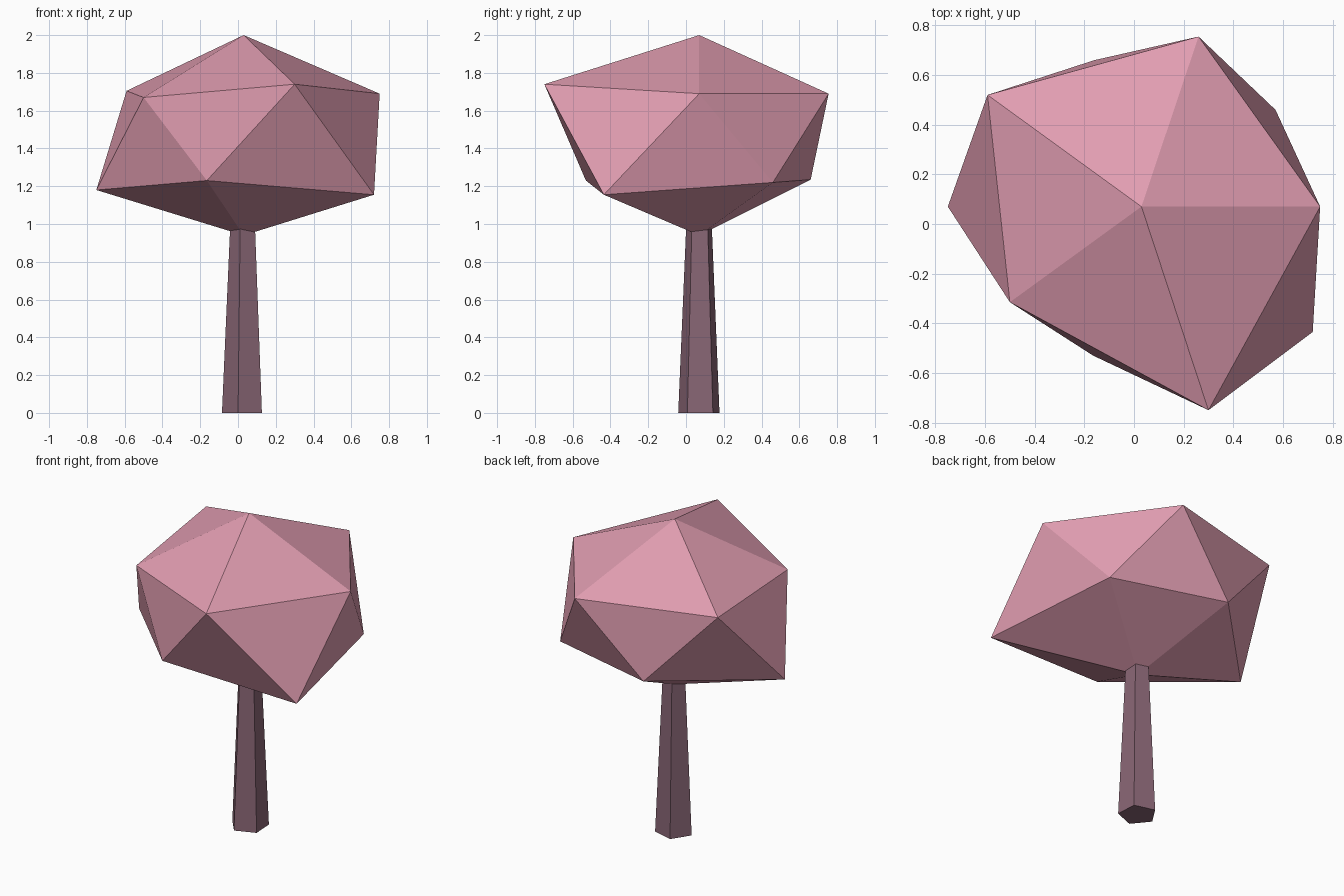
import bpy
import bmesh
import math

if "Cube" in bpy.data.objects:
    bpy.data.objects.remove(bpy.data.objects["Cube"])


def material(name, rgb):
    m = bpy.data.materials.new(name)
    m.diffuse_color = (*rgb, 1.0)
    m.use_nodes = True
    m.node_tree.nodes["Principled BSDF"].inputs["Base Color"].default_value = m.diffuse_color
    return m


def add_object(name, bm, mat):
    bmesh.ops.recalc_face_normals(bm, faces=bm.faces)
    me = bpy.data.meshes.new(name)
    bm.to_mesh(me)
    bm.free()
    me.materials.append(mat)
    ob = bpy.data.objects.new(name, me)
    bpy.context.collection.objects.link(ob)
    return ob


pink = material("blossom pink", (0.753, 0.337, 0.440))
bark = material("dark mauve bark", (0.25, 0.133, 0.178))
CX, CY = 0.03, 0.07

# Canopy: irregular icosahedron, two staggered rings of five between two poles
upper = [(0.26, 0.755, 1.69), (-0.59, 0.52, 1.705), (-0.50, -0.315, 1.67),
         (0.30, -0.75, 1.74), (0.75, 0.07, 1.69)]
lower = [(-0.16, 0.66, 1.235), (-0.75, 0.07, 1.18), (-0.165, -0.53, 1.23),
         (0.72, -0.435, 1.155), (0.57, 0.46, 1.22)]
bm = bmesh.new()
top = bm.verts.new((CX, CY, 2.0))
bottom = bm.verts.new((CX, CY, 0.94))
u = [bm.verts.new(p) for p in upper]
l = [bm.verts.new(p) for p in lower]
for i in range(5):
    j = (i + 1) % 5
    bm.faces.new((top, u[i], u[j]))
    bm.faces.new((u[i], l[i], u[j]))
    bm.faces.new((u[j], l[i], l[j]))
    bm.faces.new((bottom, l[j], l[i]))
add_object("canopy", bm, pink)

# Trunk: tapered five-sided post reaching just inside the canopy
bm = bmesh.new()
rings = []
for r, z in ((0.115, 0.0), (0.070, 1.02)):
    angles = [math.radians(255 + 72 * k) for k in range(5)]
    rings.append([bm.verts.new((CX + r * math.cos(a), CY + r * math.sin(a), z))
                  for a in angles])
for i in range(5):
    j = (i + 1) % 5
    bm.faces.new((rings[0][i], rings[0][j], rings[1][j], rings[1][i]))
bm.faces.new(rings[0][::-1])
bm.faces.new(rings[1])
add_object("trunk", bm, bark)
